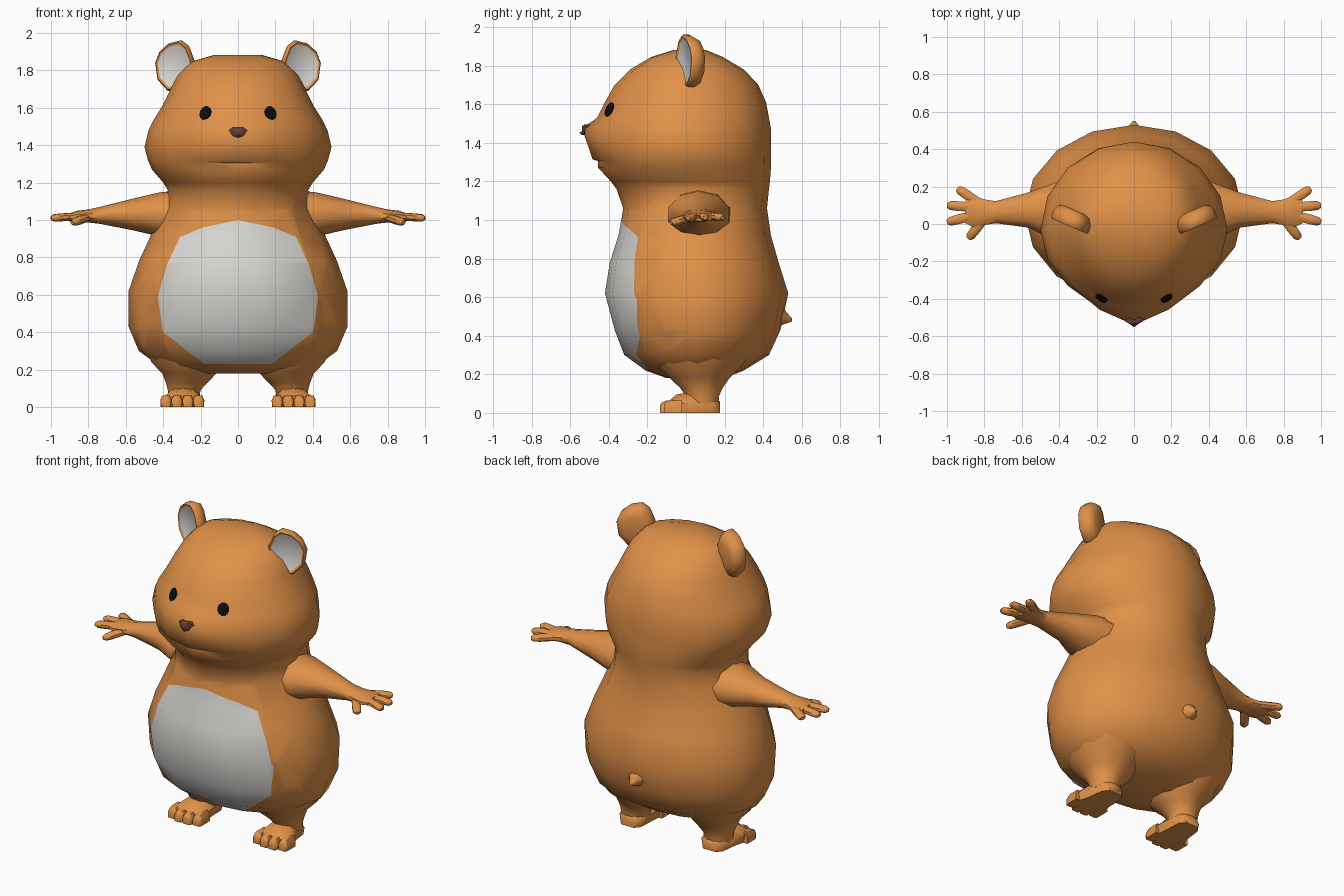
import bpy, bmesh, math
from mathutils import Vector
from mathutils.bvhtree import BVHTree

if "Cube" in bpy.data.objects:
    bpy.data.objects.remove(bpy.data.objects["Cube"])


def material(name, rgb):
    m = bpy.data.materials.new(name)
    m.diffuse_color = (*rgb, 1)
    m.use_nodes = True
    m.node_tree.nodes["Principled BSDF"].inputs["Base Color"].default_value = m.diffuse_color
    return m


FUR = material("orange_fur", (0.74, 0.28, 0.065))
PALE = material("pale_grey", (0.69, 0.68, 0.65))
BROWN = material("nose_brown", (0.13, 0.045, 0.03))
BLACK = material("eye_black", (0.004, 0.004, 0.004))
X, Y, Z = Vector((1, 0, 0)), Vector((0, 1, 0)), Vector((0, 0, 1))


def ring(c, u, v, ru, rv, n=10):
    """Ellipse of points around c in the plane of u and v."""
    return [Vector(c) + u * ru * math.cos(2 * math.pi * (i + .5) / n)
            + v * rv * math.sin(2 * math.pi * (i + .5) / n) for i in range(n)]


def skin(bm, sections):
    """Bridge equal-length sections and cap both ends; returns the last cap."""
    rows = [[bm.verts.new(p) for p in s] for s in sections]
    n = len(rows[0])
    for a, b in zip(rows, rows[1:]):
        for i in range(n):
            bm.faces.new((a[i], a[(i + 1) % n], b[(i + 1) % n], b[i]))
    bm.faces.new(rows[0])
    return bm.faces.new(rows[-1])


def finish(name, bm, mats, mirror=False, angle=50):
    bmesh.ops.recalc_face_normals(bm, faces=bm.faces[:])
    me = bpy.data.meshes.new(name)
    bm.to_mesh(me)
    bm.free()
    for m in mats:
        me.materials.append(m)
    for p in me.polygons:
        p.use_smooth = True
    me.set_sharp_from_angle(angle=math.radians(angle))
    ob = bpy.data.objects.new(name, me)
    bpy.context.collection.objects.link(ob)
    if mirror:
        ob.modifiers.new("mirror", 'MIRROR').use_mirror_merge = False
    return ob


# Body and head: z, half width, front y, back y, y of widest point, snout bump
BODY = [
    (.18, .22, -.10, .20, .06, 0), (.22, .42, -.21, .30, .06, 0),
    (.30, .53, -.32, .43, .06, 0), (.43, .585, -.37, .49, .06, 0),
    (.62, .585, -.42, .53, .06, 0), (.78, .53, -.395, .48, .05, 0),
    (.92, .465, -.35, .44, .05, 0), (1.06, .40, -.325, .42, .05, 0),
    (1.16, .375, -.36, .43, .04, 0), (1.20, .40, -.39, .435, .02, 0),
    (1.27, .46, -.455, .44, 0, 0), (1.305, .475, -.455, .44, -.01, 0),
    (1.315, .48, -.455, .44, -.01, .03), (1.39, .50, -.455, .44, -.03, .055),
    (1.475, .48, -.45, .44, -.03, .09), (1.53, .455, -.44, .43, -.03, .02),
    (1.61, .405, -.42, .415, -.02, 0), (1.70, .36, -.37, .375, -.01, 0),
    (1.78, .32, -.29, .30, 0, 0), (1.845, .26, -.18, .19, .01, 0),
    (1.882, .13, -.06, .10, .02, 0)]
sections = []
N = 16
for z, hw, yf, yb, yc, bump in BODY:
    pts = []
    for i in range(N):
        a = 2 * math.pi * i / N
        depth = (yb - yc) if math.cos(a) > 0 else (yc - yf)
        off = abs(i - N // 2)
        push = bump * {0: 1, 1: .45}.get(off, 0)
        pts.append(Vector((hw * math.sin(a), yc + depth * math.cos(a) - push, z)))
    sections.append(pts)
bm = bmesh.new()
skin(bm, sections)
bmesh.ops.recalc_face_normals(bm, faces=bm.faces[:])
surface = BVHTree.FromBMesh(bm)

# Belly patch: cut its outline into the front of the body
half = [(0, 1.0), (.19, .96), (.31, .91), (.38, .76), (.43, .59), (.40, .40), (.18, .23)]
outline = half + [(-x, z) for x, z in reversed(half[1:])]
cuts = []
for (x0, z0), (x1, z1) in zip(outline, outline[1:] + outline[:1]):
    cuts.append((Vector((x0, 0, z0)), Vector((z0 - z1, 0, x1 - x0)).normalized()))


def front_faces():
    return [f for f in bm.faces if f.calc_center_median().y < -.05
            and .15 < f.calc_center_median().z < 1.05]


for co, no in cuts:
    fs = front_faces()
    geom = list({e for f in fs for e in f.edges}) + list({v for f in fs for v in f.verts}) + fs
    bmesh.ops.bisect_plane(bm, geom=geom, plane_co=co, plane_no=no, dist=.0005)
for f in front_faces():
    c = f.calc_center_median()
    if all((c - co).dot(no) < .0005 for co, no in cuts):
        f.material_index = 1
finish("body", bm, [FUR, PALE], angle=60)

# Eyes: thin ovals laid on the face
bm = bmesh.new()
hit, normal, _, _ = surface.ray_cast(Vector((.175, -2, 1.572)), Y)
u = Z.cross(normal).normalized()
v = normal.cross(u)
skin(bm, [ring(hit + normal * d, u, v, .034 * s, .039 * s, 12)
          for d, s in ((-.012, 1), (.005, 1), (.009, .7))])
finish("eyes", bm, [BLACK], True)

# Nose: small rounded wedge on the snout tip
bm = bmesh.new()
nose = [(-.052, 1.48), (-.03, 1.495), (.03, 1.495), (.052, 1.48), (.028, 1.45), (0, 1.44), (-.028, 1.45)]
skin(bm, [[Vector((x * s, y + abs(x) * .45, 1.472 + (z - 1.472) * s)) for x, z in nose]
          for y, s in ((-.50, 1), (-.54, 1), (-.552, .6))])
finish("nose", bm, [BROWN])

# Ears: thick cups with a pale inner face, turned outwards
rim = [(.235, 1.80), (.245, 1.86), (.272, 1.93), (.31, 1.96), (.37, 1.945), (.42, 1.90),
       (.443, 1.84), (.43, 1.75), (.375, 1.69), (.29, 1.70)]
bm = bmesh.new()
ear = []
for d, s in ((.085, .5), (.07, .85), (.035, 1), (0, 1), (-.012, .93), (-.004, .84)):
    ear.append([Vector((.345 + (x - .345) * s - d * .3,
                        .0 + .43 * (x - .345) * s + d * .9,
                        1.83 + (z - 1.83) * s)) for x, z in rim])
skin(bm, ear).material_index = 1
finish("ears", bm, [FUR, PALE], True)

# Arms with palms: x, y, z, half depth, half height
ARM = [(.30, .07, 1.02, .17, .14), (.42, .065, 1.03, .165, .118), (.56, .075, 1.03, .10, .085),
       (.74, .063, 1.025, .062, .045), (.80, .063, 1.022, .072, .035),
       (.86, .068, 1.02, .088, .03), (.90, .075, 1.015, .075, .022)]
bm = bmesh.new()
skin(bm, [ring((x, y, z), Y, Z, ry, rz) for x, y, z, ry, rz in ARM])
finish("arms", bm, [FUR], True)

# Fingers and thumb: base and tip
bm = bmesh.new()
for a, b in (((.84, .12, 1.02), (.945, .19, 1.012)), ((.86, .09, 1.02), (1.0, .10, 1.012)),
             ((.86, .045, 1.02), (1.0, .01, 1.01)), ((.80, .03, 1.015), (.885, -.078, .985))):
    a, b = Vector(a), Vector(b)
    d = (b - a).normalized()
    side = Z.cross(d).normalized()
    up = d.cross(side)
    skin(bm, [ring(a.lerp(b, t), side, up, r, r * .8, 8)
              for t, r in ((0, .027), (.6, .028), (.88, .025), (1, .013))])
finish("fingers", bm, [FUR], True)

# Legs: z, x, y, half width, half depth
LEG = [(.32, .28, .08, .22, .27), (.24, .275, .075, .195, .22), (.18, .26, .07, .15, .16),
       (.13, .275, .08, .115, .115), (.09, .288, .085, .09, .09), (.04, .288, .085, .085, .085)]
bm = bmesh.new()
skin(bm, [ring((x, y, z), X, Y, rx, ry, 12) for z, x, y, rx, ry in LEG])
finish("legs", bm, [FUR], True)

# Feet: flat soles lofted from heel to toe: y, x, half width, top
bm = bmesh.new()
FOOT = [(.175, .285, .05, .06), (.14, .285, .08, .09), (.03, .29, .09, .11),
        (-.05, .297, .108, .095), (-.09, .298, .105, .06)]
skin(bm, [[Vector((x + w * k, y, h * t)) for k, t in
           ((-.9, 0), (-1, .5), (-.6, .9), (0, 1), (.6, .9), (1, .5), (.9, 0))]
          for y, x, w, h in FOOT])
finish("feet", bm, [FUR], True)

# Toes: four rounded blocks per foot
bm = bmesh.new()
for i, tip in enumerate((-.12, -.135, -.135, -.115)):
    x = .21 + .0585 * i
    skin(bm, [[Vector((x + .03 * s * k, y, .068 * h * t)) for k, t in
               ((-.95, 0), (-1, .55), (-.6, .93), (.6, .93), (1, .55), (.95, 0))]
              for y, s, h in ((-.02, 1, 1), (tip + .03, 1, 1), (tip + .008, .92, .85), (tip, .75, .6))])
finish("toes", bm, [FUR], True)

# Tail: small pointed nub
bm = bmesh.new()
skin(bm, [ring((0, y, z), X, Z, r, r, 8)
          for y, z, r in ((.45, .53, .10), (.505, .50, .045), (.535, .487, .02), (.55, .483, .008))])
finish("tail", bm, [FUR])
